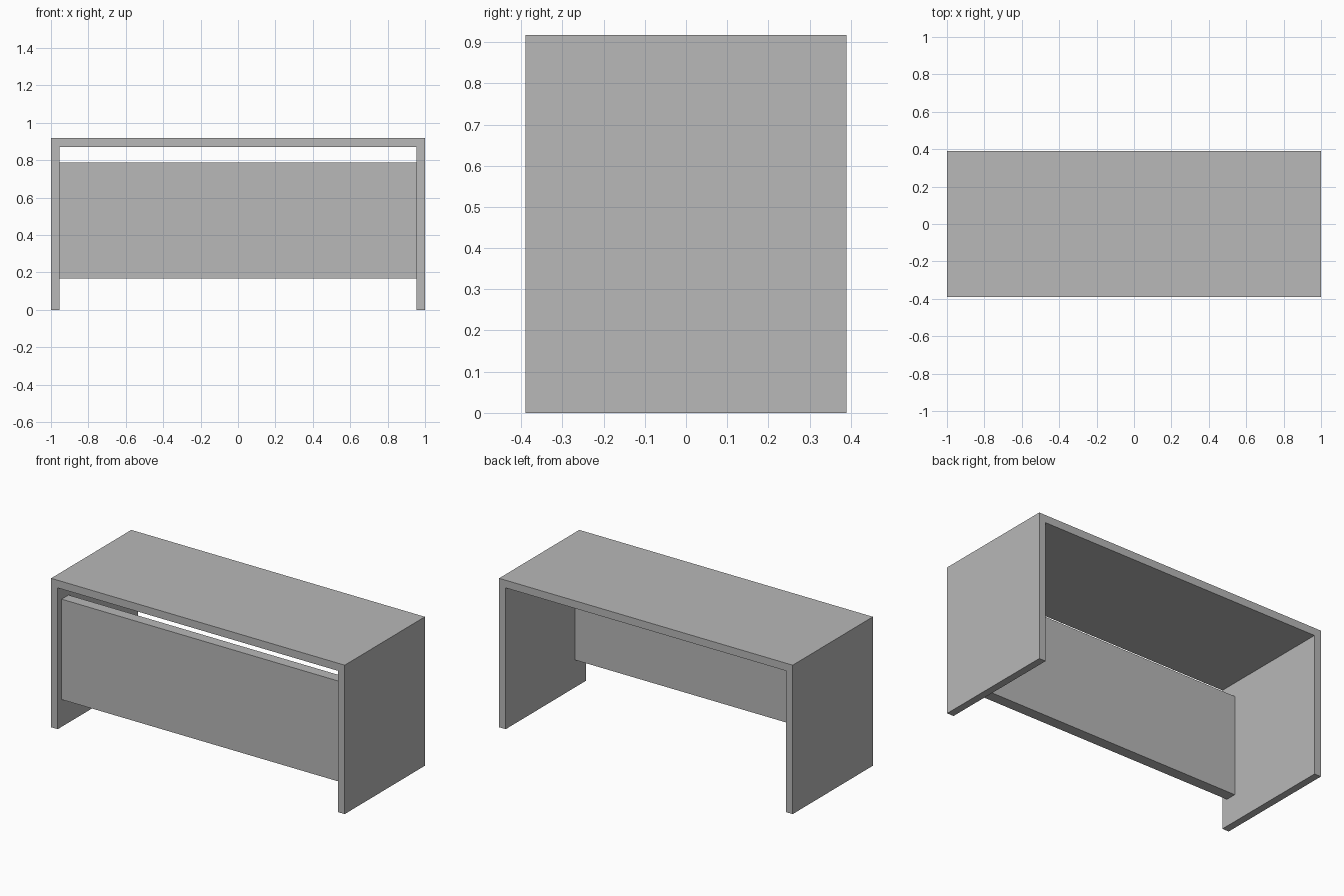
import bpy
from mathutils import Vector

if "Cube" in bpy.data.objects:
    bpy.data.objects.remove(bpy.data.objects["Cube"], do_unlink=True)

# One plain grey finish
GREY = (0.48, 0.48, 0.48, 1)
grey = bpy.data.materials.new("plain_grey")
grey.use_nodes = True
grey.diffuse_color = GREY
grey.node_tree.nodes["Principled BSDF"].inputs["Base Color"].default_value = GREY


def board(name, low, high):
    """Flat board between two opposite corners."""
    low, high = Vector(low), Vector(high)
    bpy.ops.mesh.primitive_cube_add(size=1, location=(low + high) / 2)
    obj = bpy.context.object
    obj.name = name
    obj.scale = high - low
    bpy.ops.object.transform_apply(location=False, rotation=False, scale=True)
    obj.data.materials.append(grey)
    return obj


WIDTH, DEPTH, HEIGHT = 1.0, 0.39, 0.917   # half width, half depth, full height
INNER = WIDTH - 0.045                     # inner face of the side panels
UNDER = HEIGHT - 0.047                    # underside of the top

# Top and the two full-depth sides
board("desk_top", (-WIDTH, -DEPTH, UNDER), (WIDTH, DEPTH, HEIGHT))
board("left_side", (INNER, -DEPTH, 0), (WIDTH, DEPTH, UNDER))
board("right_side", (-WIDTH, -DEPTH, 0), (-INNER, DEPTH, UNDER))

# Modesty panel set back a little from the front
board("front_panel", (-INNER, -0.352, 0.168), (INNER, -0.285, 0.786))
